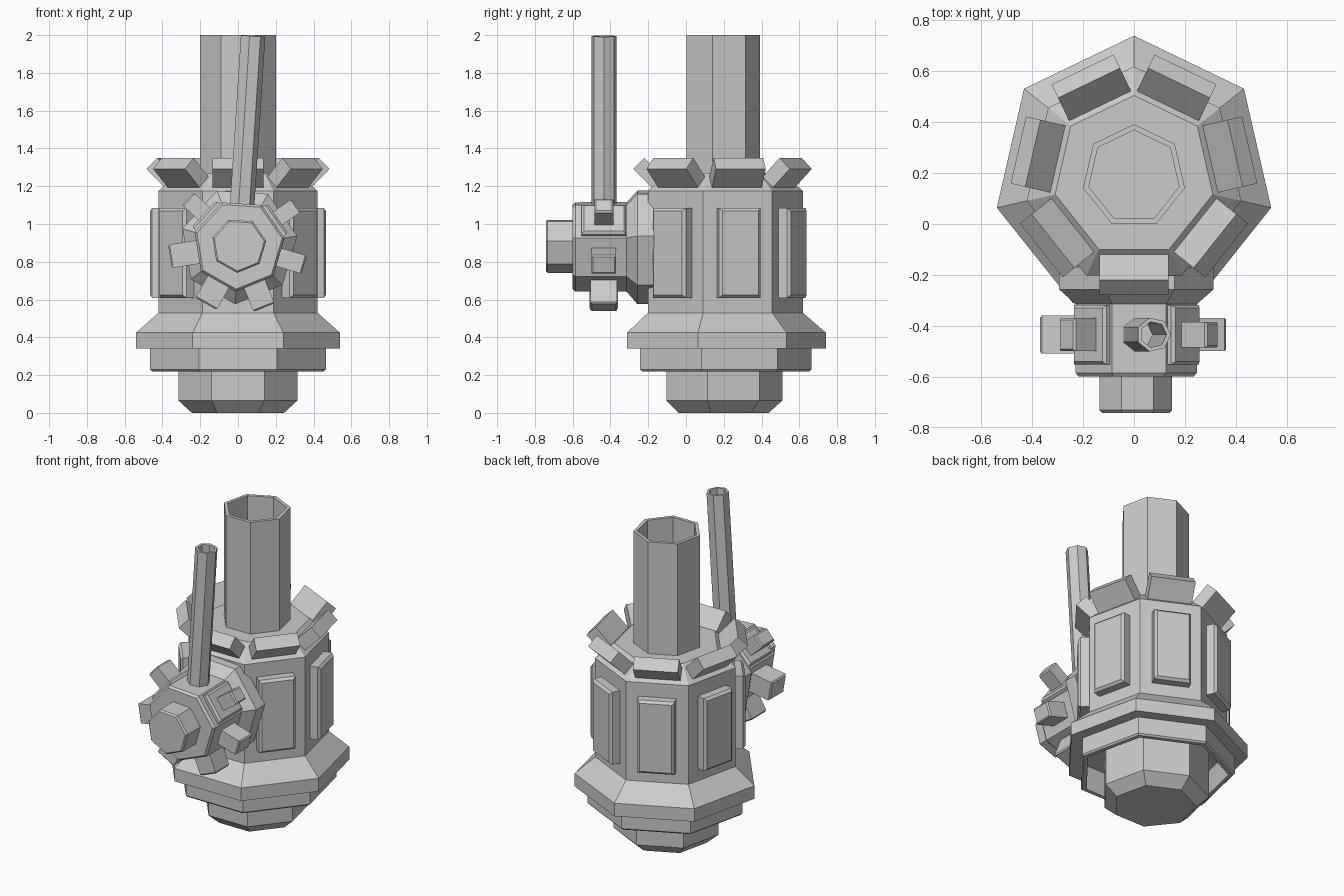
import bpy, bmesh
from math import cos, sin, pi, radians
from mathutils import Matrix, Vector

if "Cube" in bpy.data.objects:
    bpy.data.objects.remove(bpy.data.objects["Cube"])

STEP = 2 * pi / 7


def finish(name, bm, matrix):
    bm.transform(matrix)
    bmesh.ops.recalc_face_normals(bm, faces=bm.faces)
    mesh = bpy.data.meshes.new(name)
    bm.to_mesh(mesh)
    bm.free()
    obj = bpy.data.objects.new(name, mesh)
    bpy.context.collection.objects.link(obj)
    return obj


def lathe(name, profile, matrix, phase=pi / 2, sides=7):
    """Spin a (radius, height) profile into a flat-sided solid, capped at both ends."""
    bm = bmesh.new()
    rings = [[bm.verts.new((r * cos(phase + 2 * pi * i / sides),
                            r * sin(phase + 2 * pi * i / sides), z))
              for i in range(sides)] for r, z in profile]
    for a, b in zip(rings, rings[1:]):
        for i in range(sides):
            j = (i + 1) % sides
            bm.faces.new((a[i], a[j], b[j], b[i]))
    bm.faces.new(rings[0])
    bm.faces.new(rings[-1])
    return finish(name, bm, matrix)


def block(name, x0, x1, width, height, matrix, chamfer=0.0):
    """Box pointing along local x, with its outer end edges chamfered."""
    bm = bmesh.new()
    levels = [(x0, 0)] + ([(x1 - chamfer, 0)] if chamfer else []) + [(x1, chamfer)]
    rings = []
    for x, c in levels:
        w, h = width / 2 - c, height / 2 - c
        rings.append([bm.verts.new(p) for p in
                      ((x, -w, -h), (x, w, -h), (x, w, h), (x, -w, h))])
    for a, b in zip(rings, rings[1:]):
        for i in range(4):
            j = (i + 1) % 4
            bm.faces.new((a[i], a[j], b[j], b[i]))
    bm.faces.new(rings[0])
    bm.faces.new(rings[-1])
    return finish(name, bm, matrix)


def rot(angle, axis):
    return Matrix.Rotation(angle, 4, axis)


def move(x, y, z):
    return Matrix.Translation((x, y, z))


# Main body: hollow-bottomed shell, inner core and chimney
BODY = move(0, 0.187, 0)
lathe("body_shell", [(0.44, 0.38), (0.44, 0.22), (0.467, 0.22), (0.477, 0.23),
                     (0.477, 0.34), (0.553, 0.34), (0.553, 0.425), (0.432, 0.53),
                     (0.432, 1.175), (0.318, 1.27)], BODY)
lathe("lower_core", [(0.25, 0), (0.323, 0.065), (0.323, 0.4)], BODY)
lathe("chimney", [(0.205, 1.25), (0.205, 2.0), (0.182, 2.0), (0.182, 1.28)], BODY)

# Wall panels (all sides but the front) and tilted blocks around the shoulder
for i in range(7):
    face = BODY @ rot(-pi / 2 + i * STEP, 'Z')
    if i:
        block(f"wall_panel_{i}", 0.37, 0.455, 0.225, 0.475,
              face @ move(0, 0, 0.847), 0.015)
    block(f"shoulder_block_{i}", -0.03, 0.14, 0.27, 0.083,
          face @ move(0.338, 0, 1.222) @ rot(radians(-45), 'Y'))

# Radial hub on the front, local z pointing to the front, slightly rolled
HUB = move(0.005, 0, 0.887) @ rot(radians(3.7), 'Y') @ rot(pi / 2, 'X')
lathe("hub_housing", [(0.312, 0.17), (0.312, 0.257), (0.245, 0.315),
                      (0.245, 0.585), (0.232, 0.6)], HUB, -pi / 2)
lathe("hub_cap", [(0.146, 0.58), (0.146, 0.732), (0.136, 0.742)], HUB, -pi / 2)

# Pegs run clockwise from the upper right and grow slightly
pegs = [(0.37, 0.085, 0.10), (0.36, 0.10, 0.13), (0.355, 0.12, 0.14),
        (0.355, 0.13, 0.15), (0.37, 0.125, 0.15), (0.365, 0.09, 0.13)]
for i, (tip, width, depth) in enumerate(pegs, 1):
    side = HUB @ rot(pi / 2 - i * STEP, 'Z') @ move(0, 0, 0.435)
    block(f"hub_peg_{i}", 0.19, tip, width, depth, side, 0.008)
    if i in (1, 6):
        block(f"hub_plate_{i}", 0.2, 0.25, 0.19, 0.235, side, 0.012)

# Thin exhaust pipe rising from the top of the hub
PIPE = HUB @ move(0, 0, 0.435) @ rot(-pi / 2, 'X')
lathe("exhaust_pipe", [(0.068, 0.18), (0.068, 1.11), (0.052, 1.11), (0.052, 0.25)],
      PIPE, 0)
